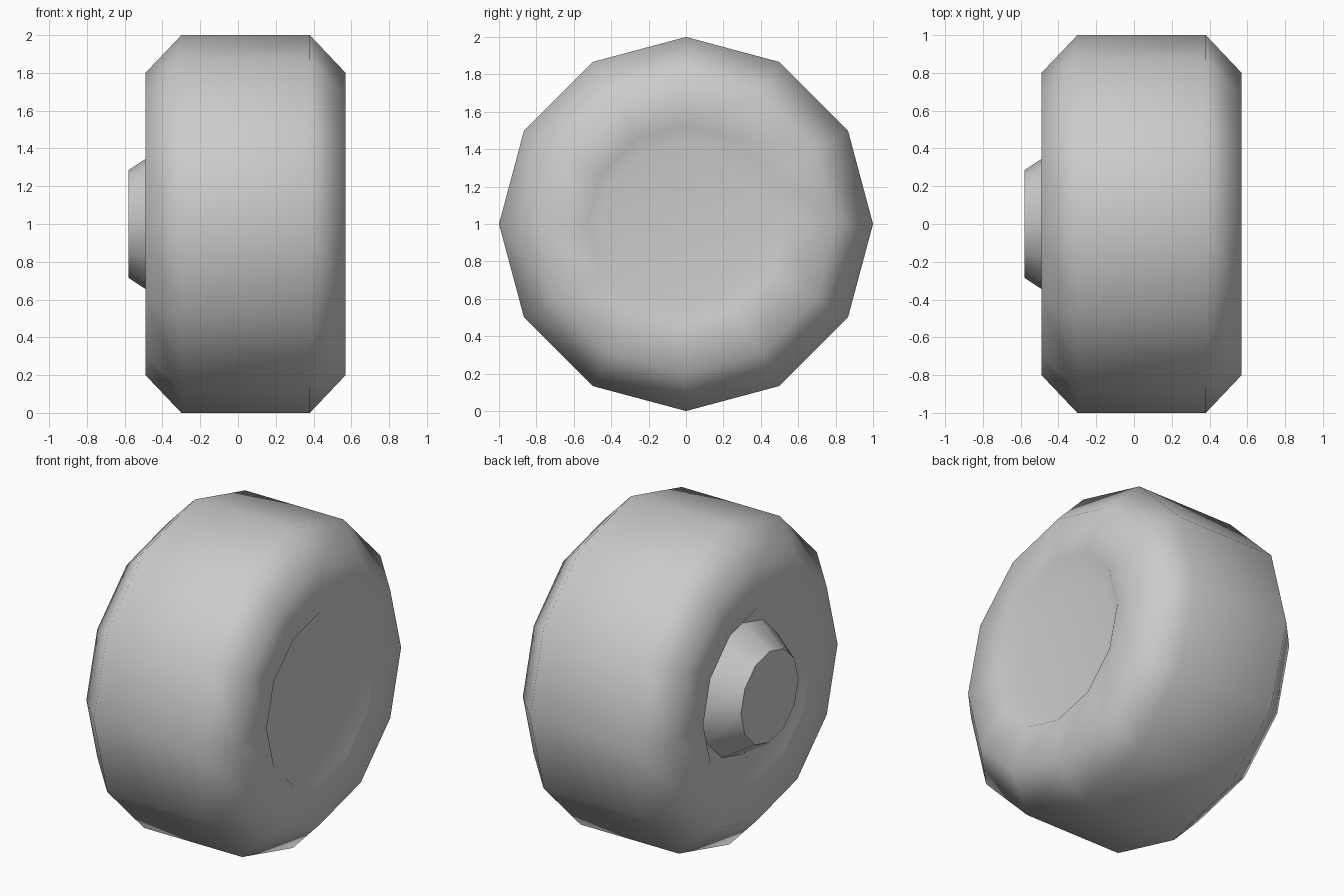
import bpy, bmesh
from math import cos, sin, tau

cube = bpy.data.objects.get("Cube")
if cube:
    bpy.data.objects.remove(cube, do_unlink=True)

SIDES = 12
AXLE_HEIGHT = 1.0

# Single flat grey
grey = bpy.data.materials.new("light_grey")
grey.use_nodes = True
colour = (0.6, 0.6, 0.6, 1)
grey.diffuse_color = colour
grey.node_tree.nodes["Principled BSDF"].inputs["Base Color"].default_value = colour


def lathe(name, profile, flat_caps):
    """Spin a closed profile of (x, radius, y shift) rings about the axle."""
    bm = bmesh.new()
    rings = []
    for x, radius, shift in profile:
        rings.append([
            bm.verts.new((x, shift + radius * cos(i * tau / SIDES),
                          radius * sin(i * tau / SIDES)))
            for i in range(SIDES)])
    for a, b in zip(rings, rings[1:]):
        for i in range(SIDES):
            j = (i + 1) % SIDES
            bm.faces.new((a[i], a[j], b[j], b[i])).smooth = True
    for ring in (rings[0], rings[-1]):
        bm.faces.new(ring).smooth = not flat_caps
    bmesh.ops.recalc_face_normals(bm, faces=bm.faces)
    mesh = bpy.data.meshes.new(name)
    bm.to_mesh(mesh)
    bm.free()
    mesh.materials.append(grey)
    obj = bpy.data.objects.new(name, mesh)
    obj.location.z = AXLE_HEIGHT
    bpy.context.collection.objects.link(obj)
    return obj


# Tyre with bevelled shoulders and a dished recess on each side
tyre = lathe("tyre", [
    (-0.39, 0.41, 0),
    (-0.49, 0.53, 0),
    (-0.49, 0.80, 0),
    (-0.30, 1.00, 0),
    (0.38, 1.00, 0),
    (0.57, 0.80, 0),
    (0.57, 0.53, 0),
    (0.47, 0.42, -0.045),
], flat_caps=False)
weighted = tyre.modifiers.new("soft_shoulders", "WEIGHTED_NORMAL")
weighted.mode = "FACE_AREA"

# Tapered hub standing out of the recess on the right side
lathe("hub", [(-0.39, 0.41, 0), (-0.58, 0.285, 0)], flat_caps=True)
